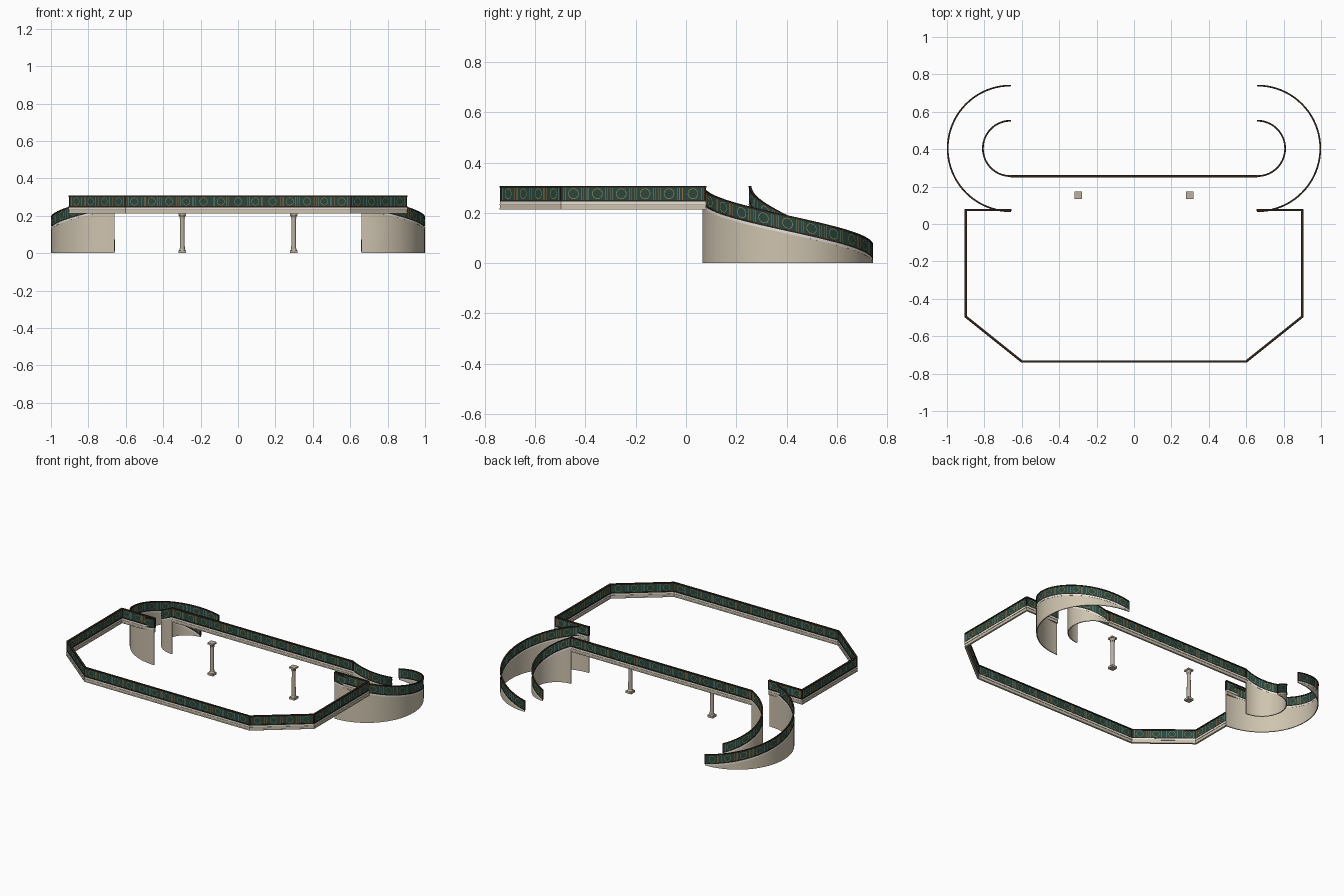
import bpy, bmesh, math
from mathutils import Vector

cube = bpy.data.objects.get("Cube")
if cube:
    bpy.data.objects.remove(cube)


def material(name, rgb):
    m = bpy.data.materials.new(name)
    m.use_nodes = True
    m.diffuse_color = (*rgb, 1)
    m.node_tree.nodes["Principled BSDF"].inputs["Base Color"].default_value = (*rgb, 1)
    return m


MARBLE = material("white marble", (0.80, 0.78, 0.74))
PLASTER = material("warm plaster", (0.62, 0.55, 0.43))
STONE = material("pale stone", (0.50, 0.44, 0.35))
IRON = material("dark bronze", (0.030, 0.017, 0.010))
GREEN = material("deep green", (0.024, 0.062, 0.048))
GOLD = material("dull gold", (0.30, 0.24, 0.10))
COPPER = material("copper", (0.33, 0.15, 0.05))
TEAL = material("soft teal", (0.15, 0.31, 0.28))

DECK = 0.235
GAP, TOP = 0.010, 0.073        # railing limits above the deck line


def finish(name, bm, mat, smooth=False):
    me = bpy.data.meshes.new(name)
    bm.to_mesh(me)
    bm.free()
    me.materials.append(mat)
    ob = bpy.data.objects.new(name, me)
    bpy.context.collection.objects.link(ob)
    if smooth:
        bpy.context.view_layer.objects.active = ob
        bpy.ops.object.select_all(action='DESELECT')
        ob.select_set(True)
        bpy.ops.object.shade_smooth_by_angle(angle=math.radians(30))


def side_vectors(path):
    """Mitred horizontal side vector at every path point."""
    flat = [Vector((p.x, p.y)) for p in path]
    dirs = [(b - a).normalized() for a, b in zip(flat, flat[1:])]
    out = []
    for i in range(len(path)):
        a, b = dirs[max(i - 1, 0)], dirs[min(i, len(dirs) - 1)]
        n = Vector((-(a + b).y, (a + b).x)).normalized()
        scale = 1 / max(n.dot(Vector((-a.y, a.x))), 0.3)
        out.append(Vector((n.x * scale, n.y * scale, 0)))
    return out


def ribbon(name, path, width, lo, hi, mat, grounded=False, smooth=False):
    """Sweep an upright rectangle along a path."""
    bm = bmesh.new()
    rings = []
    for p, n in zip(path, side_vectors(path)):
        z0 = 0 if grounded else p.z + lo
        z1 = max(p.z + hi, z0 + 0.001)
        rings.append([bm.verts.new((*(p + n * s * width / 2).xy, z))
                      for s, z in ((-1, z0), (1, z0), (1, z1), (-1, z1))])
    for a, b in zip(rings, rings[1:]):
        for i in range(4):
            j = (i + 1) % 4
            bm.faces.new((a[i], a[j], b[j], b[i]))
    bm.faces.new(rings[0])
    bm.faces.new(rings[-1])
    bmesh.ops.recalc_face_normals(bm, faces=bm.faces)
    finish(name, bm, mat, smooth)


def box(bm, center, size):
    verts = bmesh.ops.create_cube(bm, size=1)["verts"]
    bmesh.ops.scale(bm, vec=size, verts=verts)
    bmesh.ops.translate(bm, vec=center, verts=verts)


def locate(path, s):
    """Point and side normal at a plan distance along the path."""
    for i, (a, b) in enumerate(zip(path, path[1:])):
        length = (b - a).xy.length
        if s <= length or i == len(path) - 2:
            d = (b - a).xy.normalized()
            return a.lerp(b, s / length), Vector((-d.y, d.x, 0))
        s -= length


def ornaments(name, path, pieces, mat):
    """Thin decorative plates that follow both sides of a panel."""
    bm = bmesh.new()
    for quad in pieces:
        for side in (-1, 1):
            vs, out = [], None
            for s, h in quad:
                p, n = locate(path, s)
                out = out or n * side
                vs.append(bm.verts.new(p + n * side * 0.0032 + Vector((0, 0, h))))
            face = bm.faces.new(vs)
            face.normal_update()
            if face.normal.dot(out) < 0:
                face.normal_flip()
    finish(name, bm, mat)


def ring(s, h, r_in, r_out, count=16):
    for i in range(count):
        a, b = (2 * math.pi * k / count for k in (i, i + 1))
        yield [(s + r * math.cos(t), h + r * math.sin(t))
               for r, t in ((r_in, a), (r_out, a), (r_out, b), (r_in, b))]


def bar(s, w, lo, hi):
    return [(s - w, lo), (s + w, lo), (s + w, hi), (s - w, hi)]


def railing(label, path, width):
    smooth = len(path) > 2
    ribbon(label + "_panel", path, 0.004, GAP, TOP - 0.004, GREEN, smooth=smooth)
    ribbon(label + "_handrail", path, width, TOP - 0.007, TOP, IRON, smooth=smooth)
    ribbon(label + "_bottom_rail", path, width * 0.8, GAP, GAP + 0.006, IRON, smooth=smooth)
    # end posts
    bm = bmesh.new()
    for p in (path[0], path[-1]):
        box(bm, p + Vector((0, 0, (GAP + TOP) / 2)), (width * 0.7, width * 0.7, TOP - GAP))
    finish(label + "_posts", bm, IRON)
    # roundels between upright bars
    total = sum((b - a).xy.length for a, b in zip(path, path[1:]))
    count = max(round(total / 0.095), 1)
    step, mid = total / count, (GAP + TOP) / 2
    lo, hi = GAP + 0.007, TOP - 0.008
    gold, copper, teal = [], [], []
    for i in range(count):
        s = (i + 0.5) * step
        gold += ring(s, mid, 0.0185, 0.0212)
        teal += [bar(s + k * (step / 2 - 0.014), 0.0009, lo, hi) for k in (-1, 1)]
        copper += [bar(s + k * (step / 2 - 0.006), 0.0012, lo, hi) for k in (-1, 1)]
    ornaments(label + "_gold_roundels", path, gold, GOLD)
    ornaments(label + "_copper_bars", path, copper, COPPER)
    ornaments(label + "_teal_bars", path, teal, TEAL)


def fascia(label, path):
    ribbon(label + "_fascia_base", path, 0.012, -0.022, -0.016, PLASTER)
    ribbon(label + "_fascia", path, 0.009, -0.016, -0.003, PLASTER)
    ribbon(label + "_fascia_cap", path, 0.013, -0.003, 0, STONE)
    ribbon(label + "_marble_trim", path, 0.010, 0, GAP, MARBLE)


# balcony edge and rear bridge
half = [(0.60, -0.735), (0.90, -0.495), (0.90, 0.075), (0.66, 0.075)]
edge = [Vector((-x, y, DECK)) for x, y in reversed(half)] + [Vector((x, y, DECK)) for x, y in half]
bridge = [Vector((x, 0.255, DECK)) for x in (-0.66, 0.66)]
fascia("balcony", edge)
fascia("bridge", bridge)
for i, pair in enumerate(zip(edge, edge[1:])):
    railing(f"balcony_{i + 1}", list(pair), 0.013)
railing("bridge", bridge, 0.013)

# curved stair walls with descending railings
for side, word in ((1, "left"), (-1, "right")):
    for radius, kind in ((0.336, "outer"), (0.148, "inner")):
        curve = []
        for i in range(41):
            t = i / 40
            a = math.pi * (t - 0.5)
            curve.append(Vector((side * (0.66 + radius * math.cos(a)),
                                 0.404 + radius * math.sin(a), DECK * (1 - t))))
        label = f"{word}_{kind}_stair"
        ribbon(label + "_wall", curve, 0.006, 0, 0, PLASTER, grounded=True, smooth=True)
        ribbon(label + "_marble_trim", curve, 0.0075, 0, GAP, MARBLE, smooth=True)
        railing(label, curve, 0.009)

# supporting columns
for x, word in ((0.298, "left"), (-0.298, "right")):
    bm = bmesh.new()
    at = lambda z: Vector((x, 0.155, z))
    box(bm, at(0.007), (0.040, 0.040, 0.014))
    box(bm, at(0.208), (0.040, 0.040, 0.010))
    for z0, z1, r0, r1 in ((0.014, 0.022, 0.018, 0.014), (0.022, 0.185, 0.0135, 0.011),
                           (0.185, 0.190, 0.014, 0.014), (0.190, 0.203, 0.012, 0.019)):
        verts = bmesh.ops.create_cone(bm, cap_ends=True, segments=16, radius1=r0,
                                      radius2=r1, depth=z1 - z0)["verts"]
        bmesh.ops.translate(bm, vec=at((z0 + z1) / 2), verts=verts)
    finish(word + "_column", bm, STONE, smooth=True)
